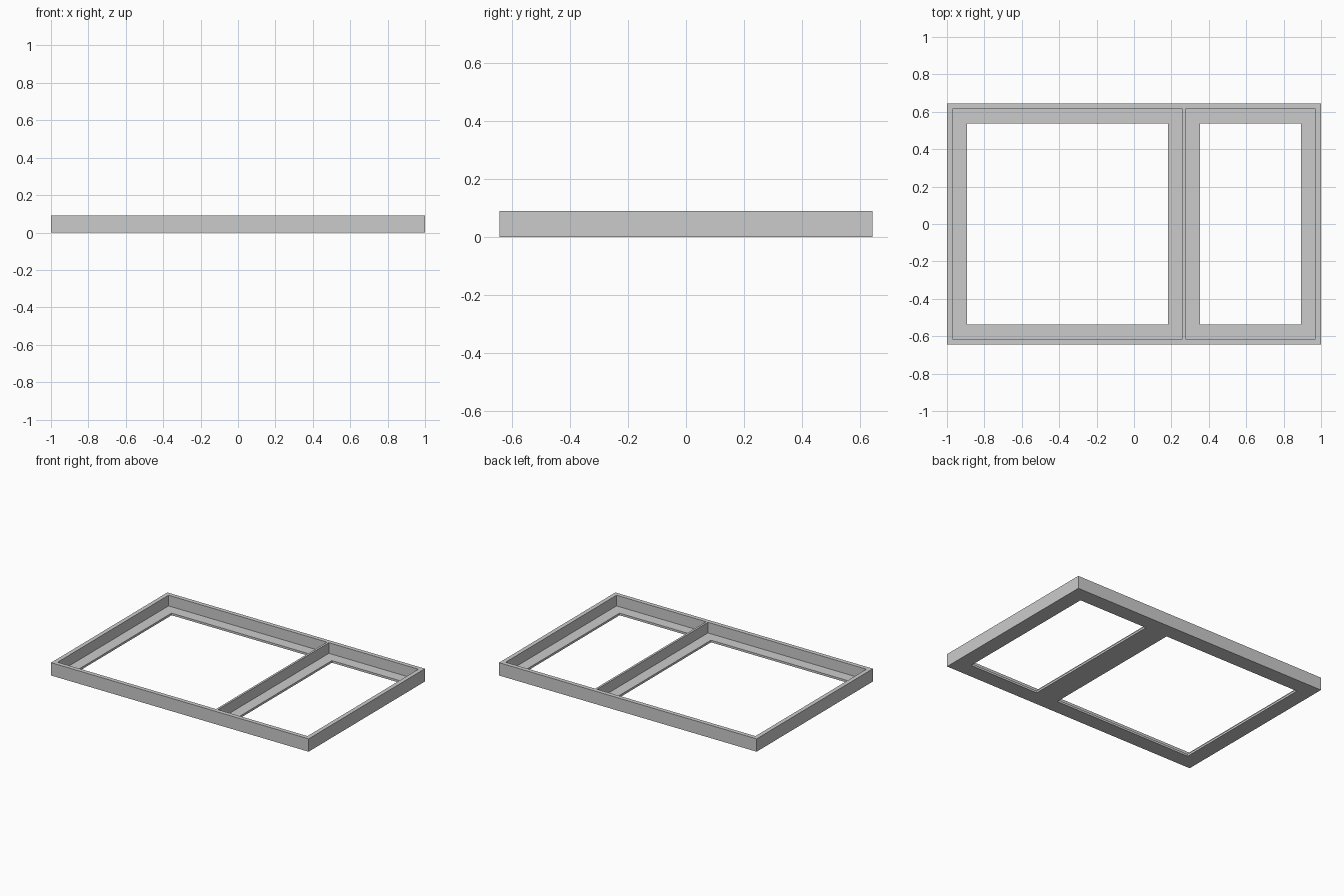
import bpy

default = bpy.data.objects.get("Cube")
if default:
    bpy.data.objects.remove(default, do_unlink=True)

HALF_X, HALF_Y, HEIGHT = 1.0, 0.645, 0.09
WALL, LEDGE, LEDGE_TOP = 0.03, 0.078, 0.015

grey = bpy.data.materials.new("light grey")
grey.use_nodes = True
colour = (0.6, 0.6, 0.6, 1)
grey.diffuse_color = colour
grey.node_tree.nodes["Principled BSDF"].inputs["Base Color"].default_value = colour


def box(name, low, high):
    """Box between two corners, with its scale applied."""
    centre = [(a + b) / 2 for a, b in zip(low, high)]
    bpy.ops.mesh.primitive_cube_add(size=1, location=centre)
    obj = bpy.context.object
    obj.name = name
    obj.scale = [b - a for a, b in zip(low, high)]
    bpy.ops.object.transform_apply(location=True, rotation=False, scale=True)
    obj.data.materials.append(grey)
    return obj


def cut(target, cutter):
    """Subtract the cutter from the target and remove it."""
    mod = target.modifiers.new("cut", 'BOOLEAN')
    mod.operation = 'DIFFERENCE'
    mod.solver = 'EXACT'
    mod.object = cutter
    bpy.context.view_layer.objects.active = target
    bpy.ops.object.modifier_apply(modifier=mod.name)
    bpy.data.objects.remove(cutter, do_unlink=True)


# Tray body
frame = box("divided_frame", (-HALF_X, -HALF_Y, 0), (HALF_X, HALF_Y, HEIGHT))

# Two bays: a recess from above, then a smaller opening that leaves a ledge
inner_y = HALF_Y - WALL
for left, right in ((-HALF_X + WALL, 0.26), (0.275, HALF_X - WALL)):
    cut(frame, box("recess", (left, -inner_y, LEDGE_TOP),
                   (right, inner_y, HEIGHT + 0.1)))
    cut(frame, box("opening", (left + LEDGE, -inner_y + LEDGE, -0.1),
                   (right - LEDGE, inner_y - LEDGE, HEIGHT)))
